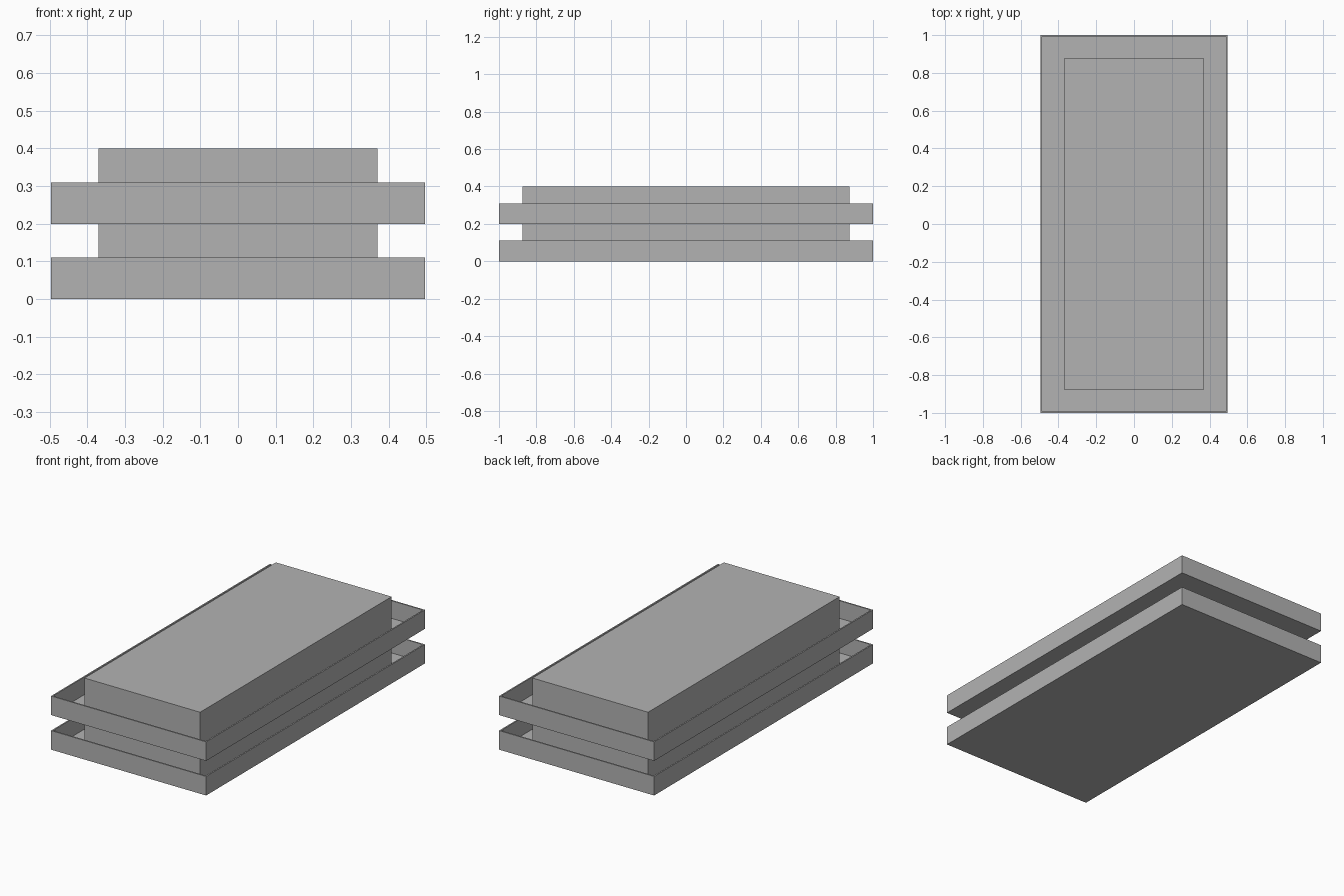
import bpy
import bmesh
from mathutils import Matrix

cube = bpy.data.objects.get("Cube")
if cube:
    bpy.data.objects.remove(cube)

# Plain grey material
grey = bpy.data.materials.new("plain_grey")
grey.use_nodes = True
colour = (0.45, 0.45, 0.45, 1)
grey.diffuse_color = colour
grey.node_tree.nodes["Principled BSDF"].inputs["Base Color"].default_value = colour

TRAY = (0.992, 2.0, 0.11)
BLOCK = (0.74, 1.75)
WALL = 0.008
PITCH = 0.2


def finish(name, bm):
    mesh = bpy.data.meshes.new(name)
    bm.to_mesh(mesh)
    bm.free()
    mesh.materials.append(grey)
    obj = bpy.data.objects.new(name, mesh)
    bpy.context.collection.objects.link(obj)


def box(size, bottom):
    bm = bmesh.new()
    bmesh.ops.create_cube(bm, size=1)
    bm.transform(Matrix.Translation((0, 0, bottom + size[2] / 2))
                 @ Matrix.Diagonal((*size, 1)))
    bm.normal_update()
    return bm


def tray(name, bottom):
    # Inset the top face and push it down to leave a thin rim and floor
    bm = box(TRAY, bottom)
    top = max(bm.faces, key=lambda f: f.normal.z)
    bmesh.ops.inset_region(bm, faces=[top], thickness=WALL, use_even_offset=True)
    walls = bmesh.ops.extrude_discrete_faces(bm, faces=[top])["faces"]
    for v in walls[0].verts:
        v.co.z = bottom + WALL
    finish(name, bm)


# Two stacked trays, each holding a solid block that rises above the rim
for level, label in enumerate(("lower", "upper")):
    base = level * PITCH
    tray(label + "_tray", base)
    finish(label + "_block", box((*BLOCK, PITCH - WALL), base + WALL))
